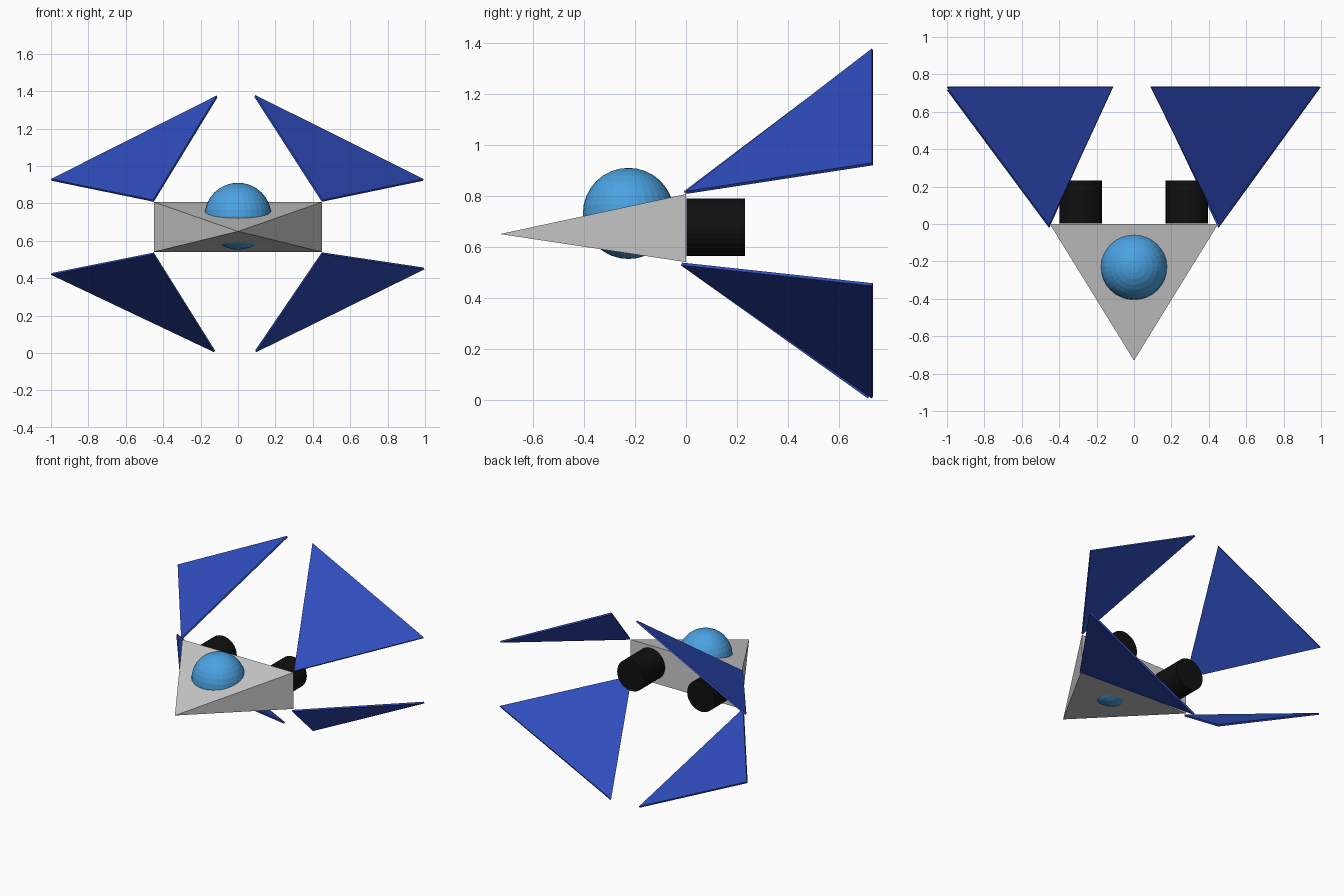
import bpy, bmesh
from math import pi
from mathutils import Vector

if "Cube" in bpy.data.objects:
    bpy.data.objects.remove(bpy.data.objects["Cube"])


def paint(obj, name, color):
    mat = bpy.data.materials.get(name) or bpy.data.materials.new(name)
    mat.diffuse_color = (*color, 1)
    mat.use_nodes = True
    mat.node_tree.nodes["Principled BSDF"].inputs["Base Color"].default_value = mat.diffuse_color
    obj.data.materials.append(mat)


def hull(name, points):
    """Convex flat-faced solid through the given corner points."""
    bm = bmesh.new()
    for p in points:
        bm.verts.new(p)
    bmesh.ops.convex_hull(bm, input=bm.verts[:])
    bmesh.ops.dissolve_limit(bm, angle_limit=0.001, verts=bm.verts[:], edges=bm.edges[:])
    bmesh.ops.recalc_face_normals(bm, faces=bm.faces[:])
    mesh = bpy.data.meshes.new(name)
    bm.to_mesh(mesh)
    bm.free()
    obj = bpy.data.objects.new(name, mesh)
    bpy.context.collection.objects.link(obj)
    return obj


def wing(name, corners, thickness=0.012):
    """Thin triangular plate, thickened towards the middle of the craft."""
    a, b, c = (Vector(p) for p in corners)
    n = (b - a).cross(c - a).normalized()
    if n.z * (a.z - 0.67) > 0:
        n = -n
    obj = hull(name, [p + n * d for p in (a, b, c) for d in (0, thickness)])
    paint(obj, "wing_blue", (0.03, 0.075, 0.52))


# Pointed fuselage: a pyramid lying on its side
hull("fuselage", [(x, 0, z) for x in (-0.45, 0.45) for z in (0.54, 0.807)]
     + [(0, -0.73, 0.65)])

# Cockpit dome, a full sphere poking through the hull
bpy.ops.mesh.primitive_uv_sphere_add(segments=32, ring_count=16, radius=0.179,
                                     location=(0, -0.226, 0.731))
dome = bpy.context.object
dome.name = "cockpit_dome"
paint(dome, "dome_blue", (0.07, 0.36, 0.75))

# Two engines at the rear
for side, x in (("left", -0.285), ("right", 0.282)):
    bpy.ops.mesh.primitive_cylinder_add(vertices=32, radius=0.113, depth=0.23,
                                        location=(x, 0.117, 0.677),
                                        rotation=(pi / 2, 0, 0))
    engine = bpy.context.object
    engine.name = side + "_engine"
    paint(engine, "engine_black", (0.005, 0.005, 0.005))

# Four swept wings from the rear hull corners
wing("upper_right_wing", [(0.453, 0, 0.818), (0.993, 0.73, 0.93), (0.092, 0.73, 1.379)])
wing("upper_left_wing", [(-0.455, -0.008, 0.818), (-1.0, 0.73, 0.93), (-0.115, 0.73, 1.376)])
wing("lower_right_wing", [(0.453, -0.02, 0.528), (0.997, 0.73, 0.447), (0.097, 0.73, 0.004)])
wing("lower_left_wing", [(-0.455, -0.02, 0.527), (-1.0, 0.715, 0.418), (-0.128, 0.715, 0.004)])
